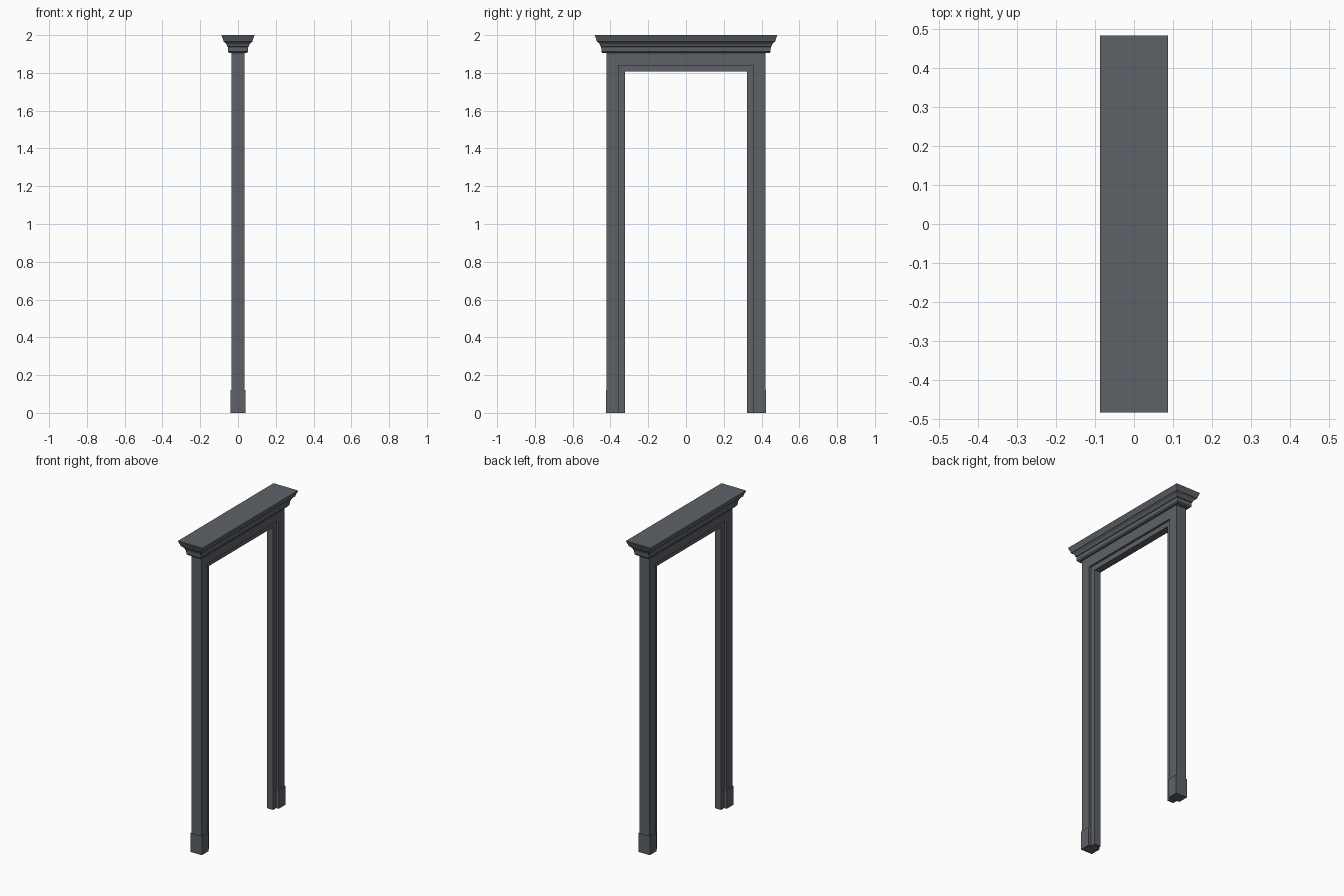
import bpy, bmesh

if "Cube" in bpy.data.objects:
    bpy.data.objects.remove(bpy.data.objects["Cube"])

slate = bpy.data.materials.new("dark_slate")
slate.diffuse_color = (0.11, 0.12, 0.135, 1)
slate.use_nodes = True
slate.node_tree.nodes["Principled BSDF"].inputs["Base Color"].default_value = slate.diffuse_color


def finish(bm, name):
    bmesh.ops.recalc_face_normals(bm, faces=bm.faces)
    mesh = bpy.data.meshes.new(name)
    bm.to_mesh(mesh)
    bm.free()
    mesh.materials.append(slate)
    obj = bpy.data.objects.new(name, mesh)
    bpy.context.collection.objects.link(obj)
    return obj


def extrude_x(name, outline, half_x):
    """Extrude a (y, z) outline symmetrically along x."""
    bm = bmesh.new()
    face = bm.faces.new([bm.verts.new((-half_x, y, z)) for y, z in outline])
    ext = bmesh.ops.extrude_face_region(bm, geom=[face])["geom"]
    verts = [g for g in ext if isinstance(g, bmesh.types.BMVert)]
    bmesh.ops.translate(bm, verts=verts, vec=(2 * half_x, 0, 0))
    return finish(bm, name)


def arch(outer, top, inner, lintel):
    """Square-headed doorway outline, open at the floor."""
    return [(-outer, 0), (-outer, top), (outer, top), (outer, 0),
            (inner, 0), (inner, lintel), (-inner, lintel), (-inner, 0)]


# Outer casing and the thinner jamb lining set inside it
extrude_x("door_casing", arch(0.42, 1.93, 0.357, 1.84), 0.035)
extrude_x("jamb_lining", arch(0.357, 1.84, 0.323, 1.808), 0.022)

# Plinth blocks at the feet
for side, label in ((-1, "left"), (1, "right")):
    a, b = side * 0.355, side * 0.423
    extrude_x(label + "_plinth_block", [(a, 0), (b, 0), (b, 0.12), (a, 0.12)], 0.04)

# Cornice: moulding profile (half depth, height) swept around a rectangle
profile = [(0.046, 1.905), (0.052, 1.912), (0.053, 1.937), (0.057, 1.940),
           (0.059, 1.947), (0.064, 1.956), (0.072, 1.963), (0.076, 1.965),
           (0.077, 1.972), (0.087, 1.998), (0.087, 2.0)]
bm = bmesh.new()
rings = []
for x, z in profile:
    y = x + 0.396
    rings.append([bm.verts.new((sx * x, sy * y, z))
                  for sx, sy in ((-1, -1), (1, -1), (1, 1), (-1, 1))])
for low, high in zip(rings, rings[1:]):
    for i in range(4):
        j = (i + 1) % 4
        bm.faces.new((low[i], low[j], high[j], high[i]))
bm.faces.new(rings[0])
bm.faces.new(rings[-1])
finish(bm, "cornice")
